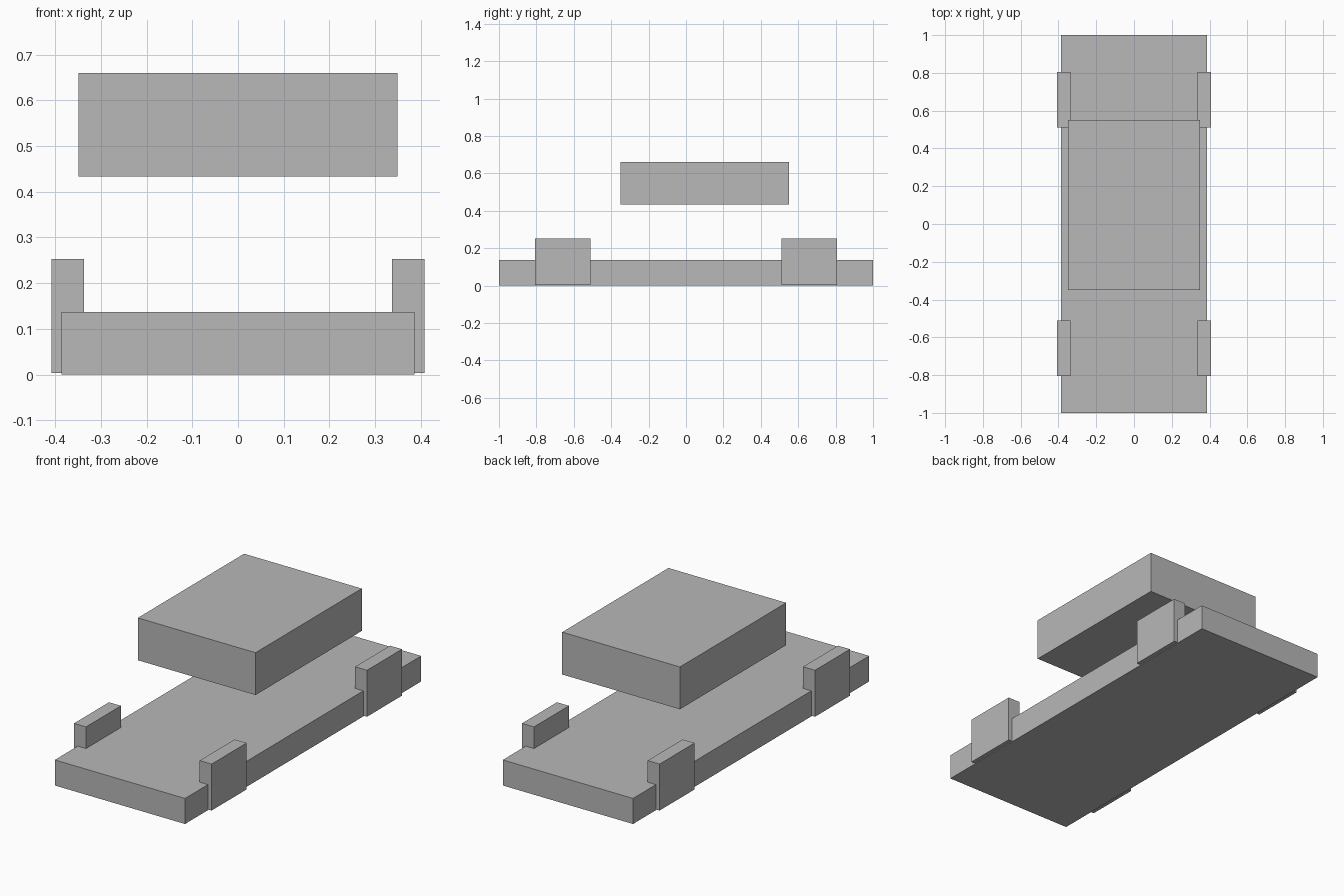
import bpy

if "Cube" in bpy.data.objects:
    bpy.data.objects.remove(bpy.data.objects["Cube"])

grey = bpy.data.materials.new("plain_grey")
grey.diffuse_color = (0.48, 0.48, 0.48, 1)
grey.use_nodes = True
grey.node_tree.nodes["Principled BSDF"].inputs["Base Color"].default_value = grey.diffuse_color


def box(name, x, y, z):
    """Axis-aligned box from (min, max) ranges."""
    ranges = (x, y, z)
    bpy.ops.mesh.primitive_cube_add(size=1, location=[(a + b) / 2 for a, b in ranges])
    obj = bpy.context.object
    obj.name = name
    obj.scale = [b - a for a, b in ranges]
    bpy.ops.object.transform_apply(location=False, rotation=False, scale=True)
    obj.data.materials.append(grey)
    return obj


# flat chassis slab
box("chassis", (-0.386, 0.386), (-1, 1), (0, 0.137))

# floating cabin block, set slightly to the rear
box("cabin", (-0.349, 0.349), (-0.35, 0.55), (0.433, 0.66))

# four block wheels, overlapping the chassis edges
for side, sx in (("left", -1), ("right", 1)):
    for end, sy in (("front", -1), ("rear", 1)):
        x = sorted((sx * 0.337, sx * 0.408))
        y = sorted((sy * 0.51, sy * 0.806))
        box(f"{end}_{side}_wheel", x, y, (0.004, 0.253))
